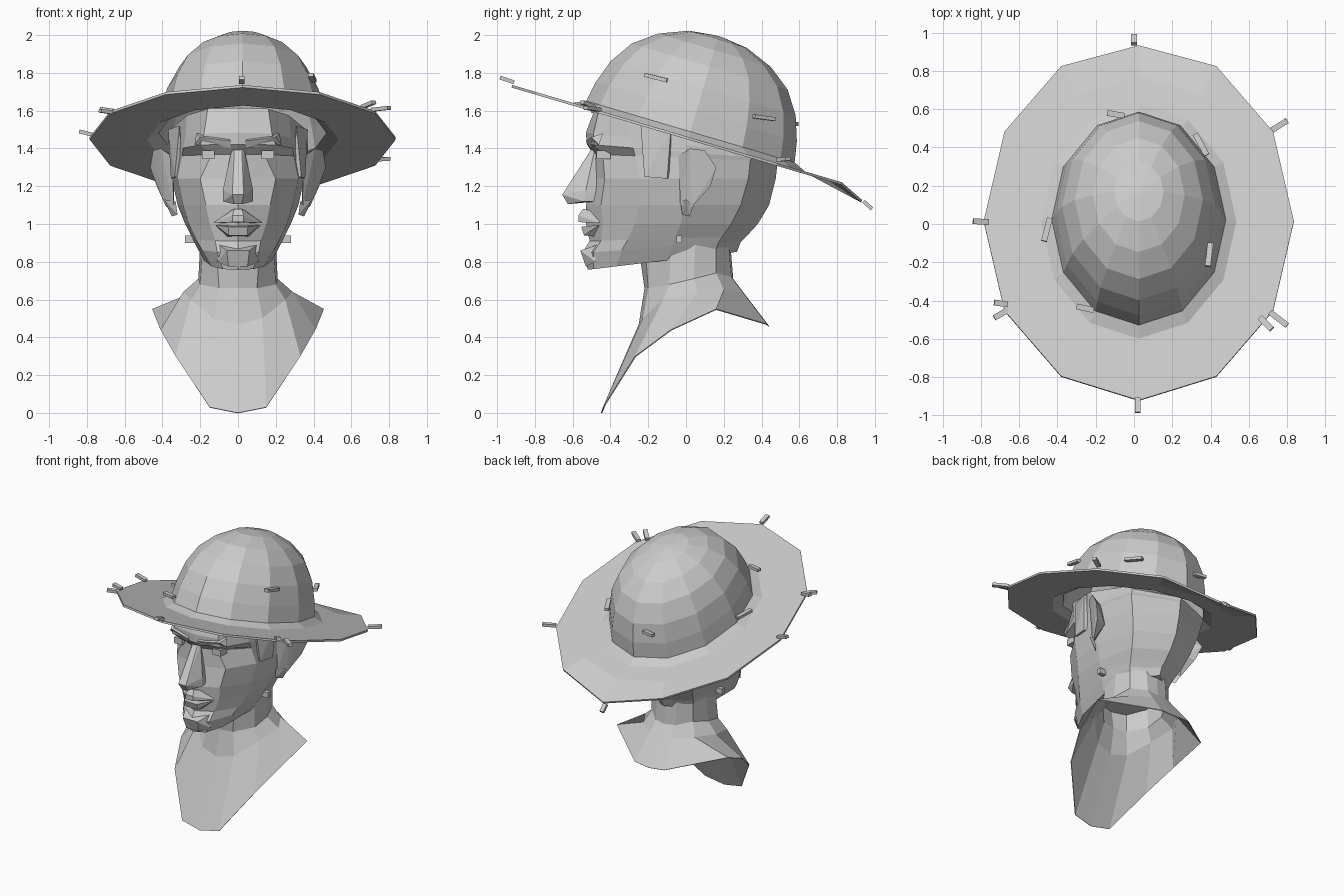
import bpy, bmesh, math
from mathutils import Vector, Matrix

GREY = bpy.data.materials.new("plain grey")
GREY.diffuse_color = (0.6, 0.6, 0.6, 1)


def make(name, bm):
    bmesh.ops.recalc_face_normals(bm, faces=bm.faces)
    me = bpy.data.meshes.new(name)
    bm.to_mesh(me)
    bm.free()
    me.materials.append(GREY)
    ob = bpy.data.objects.new(name, me)
    bpy.context.collection.objects.link(ob)
    return ob


def loft(name, rings, cap=False):
    bm = bmesh.new()
    loops = [[bm.verts.new(p) for p in r] for r in rings]
    n = len(loops[0])
    for a, b in zip(loops, loops[1:]):
        for i in range(n):
            j = (i + 1) % n
            bm.faces.new((a[i], a[j], b[j], b[i]))
    if cap:
        bm.faces.new(loops[0])
        bm.faces.new(loops[-1])
    return make(name, bm)


def mirror_ring(half):
    # half ring runs front centre -> side -> back centre
    return half + [(-x, y, z) for x, y, z in half[-2:0:-1]]


def hull(name, pts, both=False):
    bm = bmesh.new()
    for x, y, z in pts:
        bm.verts.new((x, y, z))
        if both and x:
            bm.verts.new((-x, y, z))
    res = bmesh.ops.convex_hull(bm, input=bm.verts)
    junk = {v for v in res["geom_interior"] + res["geom_unused"]
            if isinstance(v, bmesh.types.BMVert)}
    bmesh.ops.delete(bm, geom=list(junk), context='VERTS')
    return make(name, bm)


def pair(name, pts):
    hull("right_" + name, pts)
    hull("left_" + name, [(-x, y, z) for x, y, z in pts])


def bar(name, a, b, w=0.03, h=0.02):
    a, b = Vector(a), Vector(b)
    d = b - a
    bm = bmesh.new()
    rot = d.to_track_quat('Y', 'Z').to_matrix().to_4x4()
    bmesh.ops.create_cube(bm, size=1, matrix=Matrix.Translation((a + b) / 2) @ rot
                          @ Matrix.Diagonal((w, d.length, h, 1)))
    return make(name, bm)


# Head: horizontal slices (z, tilt, front y, four side points, back y)
slices = [
    (1.62, -.25, -.48, (.16, -.46), (.27, -.32), (.36, -.02), (.30, .32), .46),
    (1.48, -.12, -.53, (.18, -.49), (.28, -.30), (.37, .00), (.31, .35), .49),
    (1.42, -.08, -.525, (.20, -.485), (.29, -.28), (.37, .00), (.31, .35), .49),
    (1.37, -.04, -.49, (.14, -.44), (.295, -.27), (.36, .00), (.31, .34), .485),
    (1.24, .00, -.49, (.20, -.43), (.32, -.24), (.35, .00), (.29, .33), .475),
    (1.10, .00, -.53, (.17, -.45), (.29, -.25), (.32, .00), (.25, .29), .44),
    (1.00, .00, -.53, (.15, -.44), (.26, -.27), (.28, -.03), (.22, .24), .38),
    (.91, .03, -.51, (.12, -.45), (.22, -.31), (.24, -.06), (.19, .19), .32),
    (.85, .07, -.55, (.11, -.49), (.19, -.34), (.22, -.07), (.18, .17), .29),
    (.76, .12, -.52, (.08, -.49), (.14, -.37), (.18, -.10), (.16, .15), .27),
]
rings = []
for z, t, yf, *mid, yb in slices:
    half = [(x, y, z + t * (y + .5)) for x, y in [(0, yf)] + mid + [(0, yb)]]
    rings.append(mirror_ring(half))
loft("head", rings, cap=True)

# Neck and bust: open sheet widening to shoulders and chest point
neck = [
    [(0, -.24, .80), (.11, -.21, .80), (.19, -.08, .84), (.2, .05, .9), (.17, .16, .95), (.08, .22, .95), (0, .23, .95)],
    [(0, -.22, .66), (.1, -.20, .66), (.2, -.09, .68), (.21, .04, .71), (.17, .16, .74), (.08, .24, .72), (0, .25, .71)],
    [(0, -.25, .47), (.13, -.23, .50), (.25, -.12, .60), (.29, .06, .64), (.21, .2, .65), (.09, .3, .64), (0, .31, .63)],
    [(0, -.45, 0), (.15, -.44, .03), (.33, -.27, .30), (.41, -.08, .44), (.455, .16, .55), (.12, .43, .47), (0, .44, .46)],
]
bust = loft("neck_and_bust", [mirror_ring(r) for r in neck])
sol = bust.modifiers.new("thin", 'SOLIDIFY')
sol.thickness = 0.006

# Nose, lips, chin
hull("nose", [(.03, -.48, 1.41), (.045, -.47, 1.30), (.02, -.585, 1.26), (.02, -.505, 1.39),
              (.03, -.655, 1.155), (.02, -.625, 1.105), (.08, -.53, 1.18), (.08, -.54, 1.12),
              (.07, -.46, 1.12)], True)
hull("upper_lip", [(.13, -.46, 1.005), (.03, -.57, 1.045), (.02, -.545, 1.08), (.03, -.57, 1.01),
                   (.06, -.45, 1.06)], True)
hull("lower_lip", [(.12, -.46, .995), (.05, -.555, .985), (.05, -.54, .94), (.06, -.45, .93)], True)
hull("chin", [(.06, -.56, .86), (.05, -.53, .775), (.11, -.48, .80), (.1, -.47, .89)], True)

# Eyes, brows, ears, sideburns
pair("eye", [(x, y, z) for x in (.125, .19) for y in (-.475, -.40) for z in (1.345, 1.39)])
pair("brow", [(.04, -.53, 1.44), (.04, -.51, 1.40), (.20, -.50, 1.46), (.23, -.46, 1.42),
              (.22, -.44, 1.48), (.05, -.48, 1.47)])
pair("ear_rim", [(.35, -.04, 1.36), (.41, .02, 1.40), (.45, .10, 1.39), (.465, .16, 1.30), (.43, .13, 1.20),
                 (.38, .03, 1.09), (.34, -.03, 1.10), (.34, .06, 1.36), (.34, .1, 1.2)])
pair("ear_lobe", [(.33, -.03, 1.12), (.39, .0, 1.13), (.38, .04, 1.10), (.35, .02, 1.04), (.32, -.02, 1.05)])
pair("sideburn", [(.31, -.24, 1.52), (.34, -.15, 1.38), (.335, -.22, 1.25), (.355, -.1, 1.24), (.37, -.08, 1.5),
                  (.30, -.08, 1.5), (.29, -.2, 1.25), (.30, -.08, 1.25)])
pair("jaw_tab", [(x, y, z) for x in (.23, .28) for y in (-.05, -.02) for z in (.90, .94)])

# Hat: twelve-sided crown and brim on a plane tipped back
TILT = Matrix.Translation((.025, .015, 1.46)) @ Matrix.Rotation(-.287, 4, 'X')


def hat_ring(rx, ry, w, droop=0):
    out = []
    for i in range(12):
        a = math.tau * i / 12
        y = ry * math.sin(a)
        out.append(TILT @ Vector((rx * math.cos(a), y, w - (droop if y > .9 * ry else 0))))
    return out


crown = loft("hat", [hat_ring(*r) for r in (
    (.81, .975, 0, .06), (.65, .79, .0), (.51, .64, .0), (.455, .575, .03), (.435, .555, .14),
    (.40, .51, .27), (.335, .43, .39), (.24, .31, .48), (.13, .16, .54), (.02, .02, .557))])
bm = bmesh.new()
bm.from_mesh(crown.data)
bmesh.ops.holes_fill(bm, edges=[e for e in bm.edges if e.is_boundary and e.calc_length() < .05])
bmesh.ops.recalc_face_normals(bm, faces=bm.faces)
bm.to_mesh(crown.data)
bm.free()
sol = crown.modifiers.new("felt", 'SOLIDIFY')
sol.thickness = 0.014

# Pegs sticking out around the brim
brim_pegs = [((.0, .94, 1.12), (.0, .985, 1.08)), ((.72, .49, 1.34), (.80, .54, 1.345)),
             ((.66, -.49, 1.62), (.72, -.55, 1.645)), ((.71, -.46, 1.605), (.80, -.53, 1.615)),
             ((-.66, -.42, 1.60), (-.73, -.41, 1.61)), ((-.66, -.45, 1.59), (-.73, -.49, 1.60)),
             ((-.76, .01, 1.47), (-.84, .015, 1.49)), ((.02, -.91, 1.75), (.02, -.985, 1.775))]
for i, (a, b) in enumerate(brim_pegs):
    bar("brim_peg_%d" % (i + 1), a, b)

# Pegs lying against the crown
crown_pegs = [((.385, -.22, 1.79), (.40, -.10, 1.76)), ((.32, .47, 1.555), (.38, .36, 1.57)),
              ((-.14, .58, 1.53), (-.05, .565, 1.53)), ((-.44, .03, 1.53), (-.47, -.09, 1.55)),
              ((-.30, -.43, 1.67), (-.21, -.45, 1.67))]
for i, (a, b) in enumerate(crown_pegs):
    bar("crown_peg_%d" % (i + 1), a, b)
